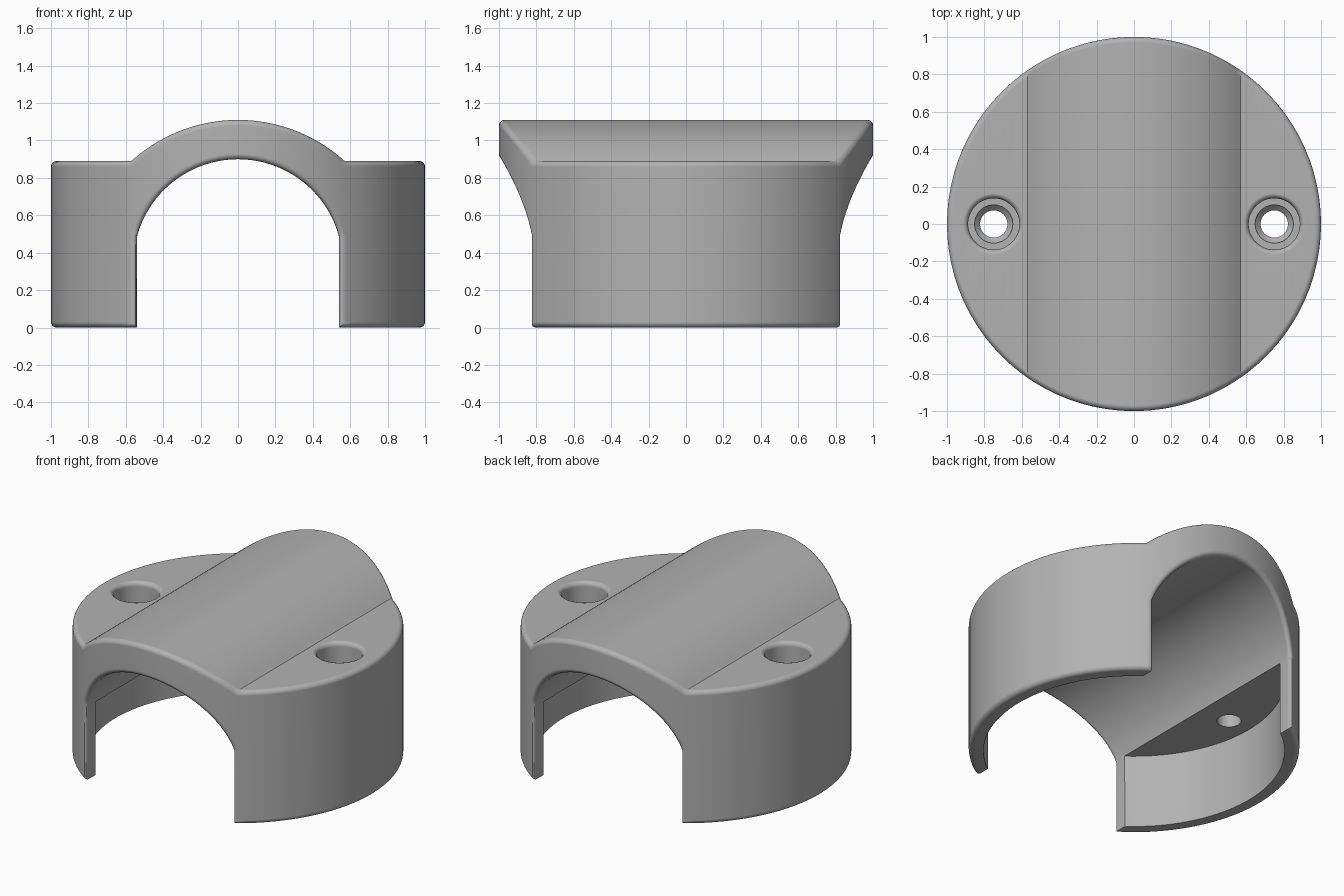
import bpy, bmesh, math

if "Cube" in bpy.data.objects:
    bpy.data.objects.remove(bpy.data.objects["Cube"])

grey = bpy.data.materials.new("plain grey")
grey.use_nodes = True
COLOUR = (0.45, 0.45, 0.45, 1)
grey.diffuse_color = COLOUR
grey.node_tree.nodes["Principled BSDF"].inputs["Base Color"].default_value = COLOUR

SHOULDER = 0.89                  # height of the flat side tops
LEG_X, CREASE_X = 0.54, 0.57     # tunnel half width, edge of the raised arch
TUNNEL_R, TUNNEL_Z = 0.56, 0.34
ARCH_R, ARCH_Z = 0.848, 0.262
ARCH_STEPS, LEG_STEPS = 16, 14


def make_object(name, bm):
    bmesh.ops.recalc_face_normals(bm, faces=bm.faces)
    mesh = bpy.data.meshes.new(name)
    bm.to_mesh(mesh)
    bm.free()
    mesh.materials.append(grey)
    ob = bpy.data.objects.new(name, mesh)
    bpy.context.collection.objects.link(ob)
    return ob


def lathe(name, profile, x, steps=64):
    """Closed solid turned round a vertical axis at x."""
    bm = bmesh.new()
    rings = [[bm.verts.new((x + r * math.cos(a), r * math.sin(a), z))
              for a in (2 * math.pi * (i + 0.5) / steps for i in range(steps))]
             for r, z in profile]
    for low, high in zip(rings, rings[1:]):
        for i in range(steps):
            j = (i + 1) % steps
            bm.faces.new((low[i], low[j], high[j], high[i]))
    bm.faces.new(rings[0])
    bm.faces.new(rings[-1])
    return make_object(name, bm)


# Stations from left to right: a top point and the underside points below it
end_angle = math.asin(LEG_X / TUNNEL_R)
spring_z = TUNNEL_Z + TUNNEL_R * math.cos(end_angle)
arch = []
for i in range(-ARCH_STEPS, ARCH_STEPS + 1):
    a = end_angle * i / ARCH_STEPS
    x = TUNNEL_R * math.sin(a)
    tx = x * CREASE_X / LEG_X
    top_z = ARCH_Z + math.sqrt(ARCH_R ** 2 - tx ** 2)
    under = [(x, TUNNEL_Z + TUNNEL_R * math.cos(a))]
    if i == -ARCH_STEPS:
        under.insert(0, (x, 0))
    elif i == ARCH_STEPS:
        under.append((x, 0))
    arch.append(((tx, SHOULDER if abs(i) == ARCH_STEPS else top_z), under))

start = math.acos(LEG_X + 0.01)
leg_x = [math.cos(start * (1 - k / LEG_STEPS)) for k in range(1, LEG_STEPS + 1)]
right_leg = [((x, SHOULDER), [(x, 0)]) for x in leg_x]
left_leg = [((-x, SHOULDER), [(-x, 0)]) for x in reversed(leg_x)]
stations = left_leg + arch + right_leg

# Body: every station point lies on the round outer wall, front and back
bm = bmesh.new()


def pair(p):
    y = math.sqrt(max(0, 1 - p[0] ** 2))
    front = bm.verts.new((p[0], -y, p[1]))
    return (front, front if y < 1e-4 else bm.verts.new((p[0], y, p[1])))


columns = [(pair(top), [pair(p) for p in under]) for top, under in stations]
tops = [c[0] for c in columns]
unders = [p for c in columns for p in c[1]]
for chain in (tops, unders):
    for a, b in zip(chain, chain[1:]):
        bm.faces.new(list(dict.fromkeys((a[0], b[0], b[1], a[1]))))

walls = set()
first, last = len(left_leg), len(left_leg) + len(arch) - 1
for s in range(len(columns) - 1):
    (t0, u0), (t1, u1) = columns[s], columns[s + 1]
    if first <= s < last:
        u0, u1 = u0[-1:], u1[:1]
    for side in (0, 1):
        loop = [t0, t1] + u1[::-1] + u0[::-1]
        walls.add(bm.faces.new([p[side] for p in loop]))

# Round over every edge where the outer wall meets another surface
bmesh.ops.recalc_face_normals(bm, faces=bm.faces)
rims = [e for e in bm.edges if sum(f in walls for f in e.link_faces) == 1]
bmesh.ops.bevel(bm, geom=rims, offset=0.042, offset_type='WIDTH', segments=5,
                profile=0.5, affect='EDGES', clamp_overlap=False)
body = make_object("saddle_body", bm)

# Hollow underside of the legs and stepped screw holes
cutters = [lathe("leg_recess", [(0.91, -0.2), (0.91, spring_z + 0.002)], 0, 96)]
hole = [(0.073, 0.3), (0.073, 0.63), (0.102, 0.66), (0.102, 0.68), (0.137, 0.68),
        (0.137, 0.86), (0.141, 0.875), (0.15, 0.885), (0.165, 0.8905), (0.165, 1.0)]
for x in (-0.75, 0.75):
    cutters.append(lathe("screw_hole", hole, x))

bpy.ops.object.select_all(action='DESELECT')
bpy.context.view_layer.objects.active = body
body.select_set(True)
for cutter in cutters:
    mod = body.modifiers.new("cut", 'BOOLEAN')
    mod.operation, mod.solver, mod.object = 'DIFFERENCE', 'EXACT', cutter
    bpy.ops.object.modifier_apply(modifier=mod.name)
    bpy.data.objects.remove(cutter)

bpy.ops.object.shade_smooth_by_angle(angle=math.radians(30))
weighted = body.modifiers.new("weighted normals", 'WEIGHTED_NORMAL')
weighted.keep_sharp = True
